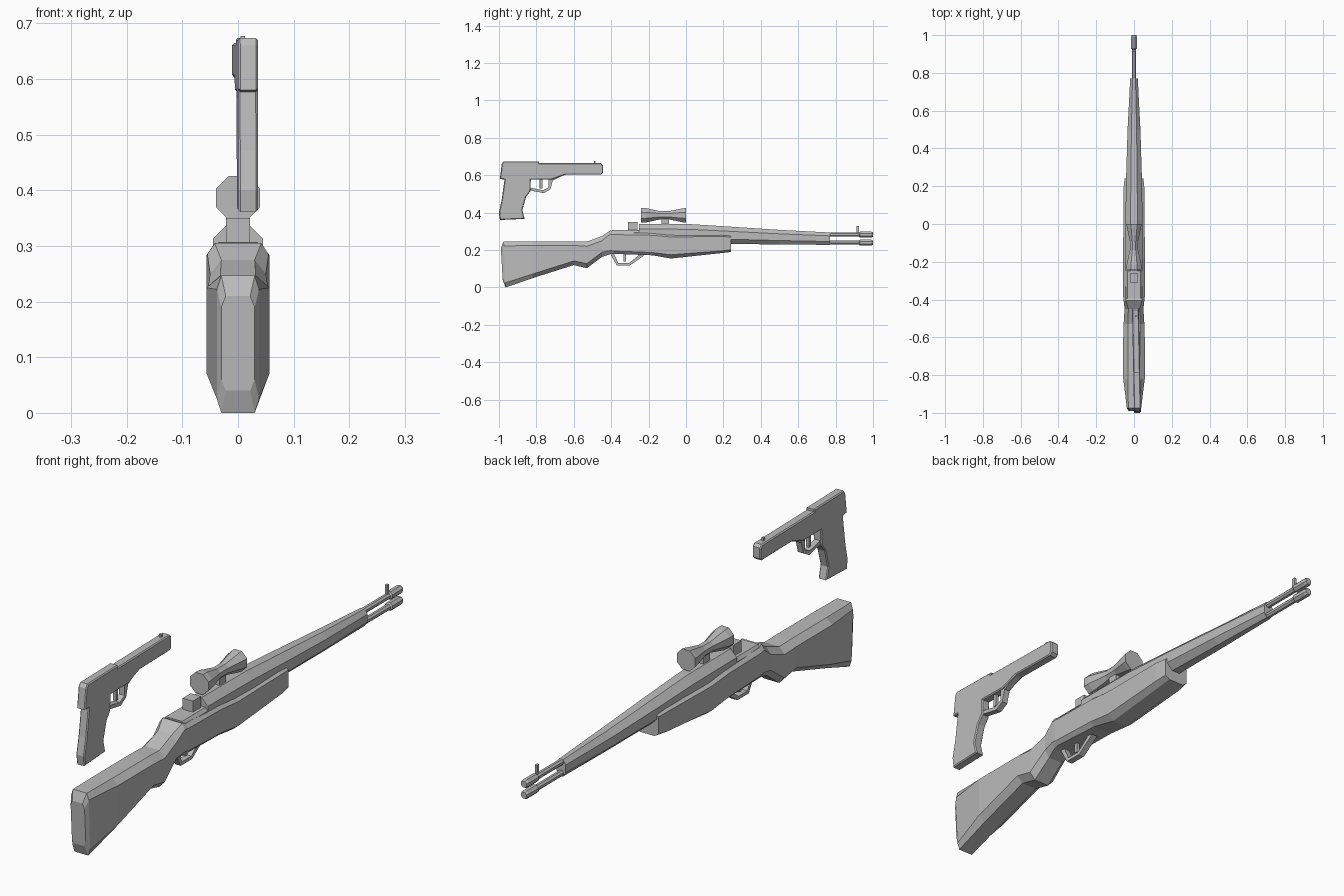
import bpy, bmesh, math
from mathutils import Matrix, Vector

if "Cube" in bpy.data.objects:
    bpy.data.objects.remove(bpy.data.objects["Cube"])

GREY = bpy.data.materials.new("gunmetal_grey")
GREY.diffuse_color = (0.5, 0.5, 0.5, 1)
GREY.use_nodes = True
GREY.node_tree.nodes["Principled BSDF"].inputs["Base Color"].default_value = GREY.diffuse_color


def finish(name, bm):
    bmesh.ops.recalc_face_normals(bm, faces=bm.faces[:])
    me = bpy.data.meshes.new(name)
    bm.to_mesh(me)
    bm.free()
    me.materials.append(GREY)
    ob = bpy.data.objects.new(name, me)
    bpy.context.collection.objects.link(ob)
    return ob


def skin(name, rings):
    """Join rings of points into a closed tube with capped ends."""
    bm = bmesh.new()
    rows = [[bm.verts.new(p) for p in r] for r in rings]
    n = len(rows[0])
    for a, b in zip(rows, rows[1:]):
        for i in range(n):
            j = (i + 1) % n
            bm.faces.new((a[i], a[j], b[j], b[i]))
    bm.faces.new(rows[0])
    bm.faces.new(rows[-1])
    return finish(name, bm)


def octagon(yt, yb, zt, zb, hw, flat, cham):
    """Chamfered box section; yt/yb let the section lean."""
    half = [(flat, zb), (hw, zb + cham), (hw, zt - cham), (flat, zt)]
    pts = half + [(-x, z) for x, z in reversed(half)]
    return [(x, yb + (yt - yb) * (z - zb) / (zt - zb), z) for x, z in pts]


def turned(name, stations, z, x=0, n=8):
    """Lathe along y from (y, radius) stations."""
    skin(name, [[(x + r * math.cos((i + .5) * math.tau / n), y,
                  z + r * math.sin((i + .5) * math.tau / n))
                 for i in range(n)] for y, r in stations])


def prism(name, outline, hw, bevel=0, matrix=Matrix()):
    """Extrude a side profile of (y, z) points symmetrically across x."""
    bm = bmesh.new()
    f = bm.faces.new([bm.verts.new((-hw, y, z)) for y, z in outline])
    new = bmesh.ops.extrude_face_region(bm, geom=[f])["geom"]
    bmesh.ops.translate(bm, vec=(2 * hw, 0, 0),
                        verts=[v for v in new if isinstance(v, bmesh.types.BMVert)])
    bmesh.ops.recalc_face_normals(bm, faces=bm.faces[:])
    if bevel:
        rim = [e for e in bm.edges if abs(e.verts[0].co.x - e.verts[1].co.x) < 1e-6]
        bmesh.ops.bevel(bm, geom=rim, offset=bevel, segments=1, affect='EDGES')
    bmesh.ops.transform(bm, matrix=matrix, verts=bm.verts[:])
    return finish(name, bm)


def box(name, y0, y1, z0, z1, hw, matrix=Matrix()):
    prism(name, [(y0, z0), (y1, z0), (y1, z1), (y0, z1)], hw, 0, matrix)


# Rifle stock: butt, wrist and fore-end
stock = [(-.99, -.98, .21, .04, .03, .022, .02),
         (-.975, -.965, .247, 0, .038, .03, .025),
         (-.82, -.82, .247, .05, .057, .032, .022),
         (-.60, -.60, .247, .12, .057, .032, .022),
         (-.53, -.53, .245, .103, .055, .032, .025),
         (-.45, -.45, .275, .163, .05, .03, .025),
         (-.405, -.405, .305, .178, .055, .042, .02),
         (-.385, -.385, .298, .18, .057, .045, .015),
         (-.18, -.18, .294, .172, .057, .04, .015),
         (-.08, -.08, .29, .155, .057, .032, .02),
         (.19, .19, .285, .184, .055, .032, .012),
         (.24, .24, .282, .19, .05, .032, .012)]
skin("rifle_stock", [octagon(*s) for s in stock])

# Receiver deck, then tapered handguard
skin("receiver", [octagon(y, y, .307, .22, .045, .035, .012) for y in (-.395, -.24)])
guard = [(-.25, .34, .24, .045), (.02, .339, .235, .045),
         (.24, .325, .233, .042), (.5, .308, .23, .034), (.77, .294, .228, .02)]
skin("handguard", [octagon(y, y, t, b, w, w * .4, (t - b) * .27)
                   for y, t, b, w in guard])

# Twin barrels with thicker muzzles, and front sight
for nm, z in (("upper_barrel", .283), ("lower_barrel", .24)):
    turned(nm, [(.70, .012), (.925, .012), (.93, .017), (.99, .017), (1.0, .013)], z)
box("front_sight_post", .912, .925, .285, .33, .005)

# Rear sight and scope
box("rear_sight", -.31, -.26, .30, .35, .022)
box("scope_mount", -.13, -.09, .33, .375, .012)
turned("scope", [(-.24, .043), (-.215, .042), (-.14, .024), (-.09, .024),
                 (-.02, .04), (0, .043)], .386)

# Rifle trigger group
prism("rifle_trigger_guard",
      [(-.405, .18), (-.37, .118), (-.30, .118), (-.225, .17), (-.25, .175),
       (-.305, .131), (-.362, .131), (-.385, .18)], .012)
box("rifle_trigger", -.333, -.32, .14, .18, .006)

# Pistol, turned slightly off the y axis
PM = (Matrix.Translation((.018, -.98, 0)) @ Matrix.Rotation(.02, 4, 'Z')
      @ Matrix.Translation((0, .98, 0)))
prism("pistol_body",
      [(-.995, .58), (-.985, .66), (-.975, .674), (-.785, .674), (-.785, .665),
       (-.455, .665), (-.444, .655), (-.444, .613), (-.455, .603), (-.645, .603),
       (-.72, .577), (-.83, .577), (-.832, .515), (-.855, .485), (-.875, .415),
       (-.863, .367), (-.995, .361), (-1.0, .40), (-.985, .47), (-.97, .577)],
      .018, .004, PM)
prism("pistol_trigger_guard",
      [(-.84, .52), (-.76, .505), (-.725, .525), (-.712, .572), (-.65, .602),
       (-.735, .585), (-.735, .535), (-.765, .52), (-.84, .535)], .012, 0, PM)
box("pistol_trigger", -.782, -.768, .53, .58, .006, PM)
box("pistol_front_sight", -.493, -.483, .66, .677, .004, PM)
